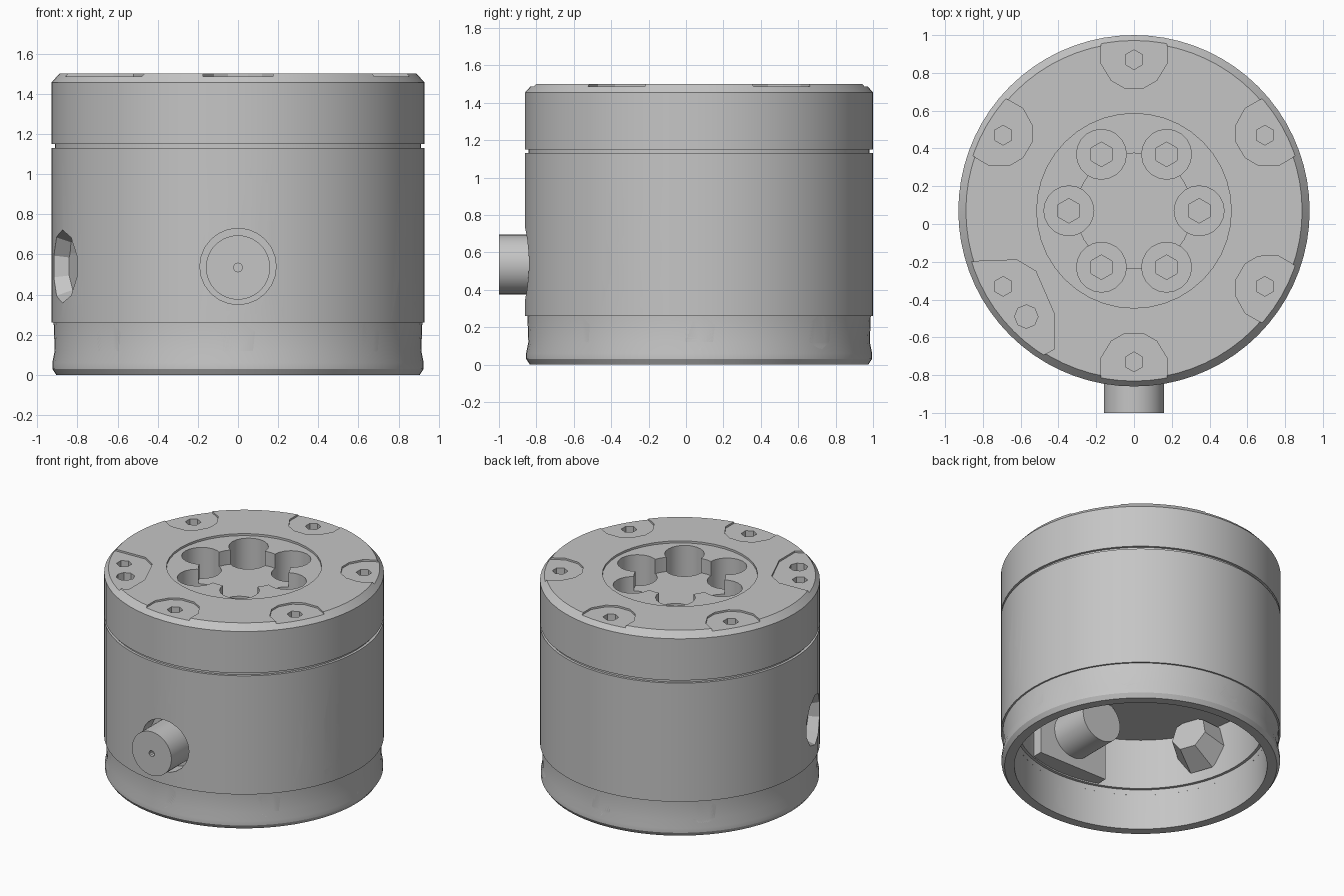
import bpy, bmesh, math
from mathutils import Matrix, Vector

cube = bpy.data.objects.get("Cube")
if cube:
    bpy.data.objects.remove(cube, do_unlink=True)

CY = 0.07          # body axis offset in y
TOP = 1.5

grey = bpy.data.materials.new("machined_grey")
grey.use_nodes = True
grey.diffuse_color = (0.56, 0.56, 0.56, 1)
grey.node_tree.nodes["Principled BSDF"].inputs["Base Color"].default_value = (0.56, 0.56, 0.56, 1)


def finish(name, bm):
    bmesh.ops.recalc_face_normals(bm, faces=bm.faces)
    me = bpy.data.meshes.new(name)
    bm.to_mesh(me)
    bm.free()
    me.materials.append(grey)
    ob = bpy.data.objects.new(name, me)
    bpy.context.collection.objects.link(ob)
    return ob


def lathe(name, profile, segs=72):
    """Closed solid of revolution from (radius, z) points."""
    bm = bmesh.new()
    vs = [bm.verts.new((r, 0, z)) for r, z in profile]
    es = [bm.edges.new(p) for p in zip(vs, vs[1:])]
    bmesh.ops.spin(bm, geom=vs + es, axis=(0, 0, 1), cent=(0, 0, 0),
                   angle=math.tau, steps=segs)
    bmesh.ops.remove_doubles(bm, verts=bm.verts, dist=1e-4)
    bm.transform(Matrix.Translation((0, CY, 0)))
    return finish(name, bm)


def cone(name, start, end, r1, r2, segs):
    """Cylinder or cone running between two points."""
    a, b = Vector(start), Vector(end)
    bm = bmesh.new()
    bmesh.ops.create_cone(bm, cap_ends=True, segments=segs, radius1=r1,
                          radius2=r2, depth=(b - a).length)
    turn = (b - a).to_track_quat('Z', 'Y').to_matrix().to_4x4()
    bm.transform(Matrix.Translation((a + b) / 2) @ turn)
    return finish(name, bm)


def prism(name, outline, z0, z1):
    """Flat outline pulled up between two heights."""
    bm = bmesh.new()
    f = bm.faces.new([bm.verts.new((x, y, z0)) for x, y in outline])
    up = bmesh.ops.extrude_face_region(bm, geom=[f])["geom"]
    bmesh.ops.translate(bm, vec=(0, 0, z1 - z0),
                        verts=[v for v in up if isinstance(v, bmesh.types.BMVert)])
    # the start face stays in place as the bottom cap
    if f.is_valid is False or len(bm.faces) < len(outline) + 2:
        bm.faces.new([v for v in bm.verts if abs(v.co.z - z0) < 1e-6])
    return finish(name, bm)


def combine(target, tool, op='DIFFERENCE', solver='EXACT'):
    mod = target.modifiers.new("bool", 'BOOLEAN')
    mod.operation, mod.solver, mod.object = op, solver, tool
    bpy.context.view_layer.objects.active = target
    bpy.ops.object.modifier_apply(modifier=mod.name)
    bpy.data.objects.remove(tool, do_unlink=True)


def polar(r, deg, z):
    a = math.radians(deg)
    return (r * math.cos(a), CY + r * math.sin(a), z)


# Housing: drum, hollow from below
housing = lathe("housing", [(0, 0.67), (0.82, 0.67), (0.82, 0.3), (0.84, 0.3),
                            (0.84, 0.26), (0.93, 0.26), (0.93, 1.13), (0, 1.13)])

# Flat boss inside, behind the front port
boss = prism("boss", [(-0.28, -0.63), (0.28, -0.63), (0.28, -0.79), (-0.28, -0.79)], 0.31, 0.72)
combine(housing, boss, 'UNION')

# Front port bore, just wider than the shaft
combine(housing, cone("cut", (0, -1.1, 0.54), (0, -0.74, 0.54), 0.19, 0.19, 24))

# Side ports: tapered blind recesses with a rough fitting on the inside
for deg, side in ((-20, "left"), (-160, "right")):
    combine(housing, cone("cut", polar(0.96, deg, 0.54), polar(0.845, deg, 0.54), 0.195, 0.145, 10))
    cone(side + "_port_fitting", polar(0.835, deg, 0.54), polar(0.64, deg, 0.57), 0.19, 0.13, 7)

# Waisted base ring with countersunk holes through its wall
base_ring = lathe("base_ring", [
    (0.84, 0.26), (0.84, 0), (0.905, 0), (0.925, 0.03), (0.925, 0.06),
    (0.913, 0.12), (0.918, 0.26), (0.84, 0.26)], 76)
for i in range(8):
    hole = cone("cut", polar(0.97, i * 45, 0.175), polar(0.8, i * 45, 0.145), 0.13, 0.02, 6)
    combine(base_ring, hole, solver='MANIFOLD')

# Lid: chamfered disc on a slightly recessed neck
lid = lathe("lid", [(0, 1.13), (0.912, 1.13), (0.912, 1.15), (0.93, 1.15),
                    (0.93, 1.455), (0.89, TOP), (0, TOP)])

# Shallow central step and pocket, ringed by deeper screw seats
combine(lid, cone("cut", (0, CY, 1.485), (0, CY, 1.6), 0.515, 0.515, 40))
combine(lid, cone("cut", (0, CY, 1.38), (0, CY, 1.6), 0.305, 0.305, 36))
for i in range(6):
    x, y, _ = polar(0.345, i * 60, 0)
    combine(lid, cone("cut", (x, y, 1.25), (x, y, 1.6), 0.132, 0.132, 20))
    combine(lid, cone("cut", (x, y, 1.19), (x, y, 1.3), 0.065, 0.065, 6))


# Rim pockets, each U-shaped and open toward the chamfer, with a screw hole
def u_outline(deg, half=0.175):
    pts = [(0.96, half), (0.78, half), (0.69, 0.12), (0.65, 0.05)]
    pts += [(r, -t) for r, t in reversed(pts)]
    a = math.radians(deg)
    return [(r * math.cos(a) - t * math.sin(a), CY + r * math.sin(a) + t * math.cos(a))
            for r, t in pts]


for i in range(6):
    deg = 30 + i * 60
    if deg != 210:
        combine(lid, prism("cut", u_outline(deg), 1.487, 1.6))
    x, y, _ = polar(0.8, deg, 0)
    combine(lid, cone("cut", (x, y, 1.4), (x, y, 1.6), 0.052, 0.052, 6))

# Wider rim pocket with a second hole
wide = [(-0.9, -0.2), (-0.62, -0.19), (-0.52, -0.25), (-0.42, -0.48), (-0.42, -0.66), (-0.7, -0.82)]
combine(lid, prism("cut", wide, 1.487, 1.6))
combine(lid, cone("cut", (-0.57, -0.49, 1.4), (-0.57, -0.49, 1.6), 0.062, 0.062, 8))

# Shaft through the front port, with a centre mark on each end
shaft = cone("shaft", (0, -1, 0.535), (0, -0.335, 0.535), 0.16, 0.16, 40)
combine(shaft, cone("cut", (0, -1.05, 0.535), (0, -0.96, 0.535), 0.022, 0.022, 10))
combine(shaft, cone("cut", (0, -0.37, 0.535), (0, -0.3, 0.535), 0.022, 0.022, 10))

# Smooth round walls, keep machined edges crisp
for ob in (housing, base_ring, lid, shaft):
    bpy.ops.object.select_all(action='DESELECT')
    ob.select_set(True)
    bpy.context.view_layer.objects.active = ob
    bpy.ops.object.shade_smooth_by_angle(angle=math.radians(25))
